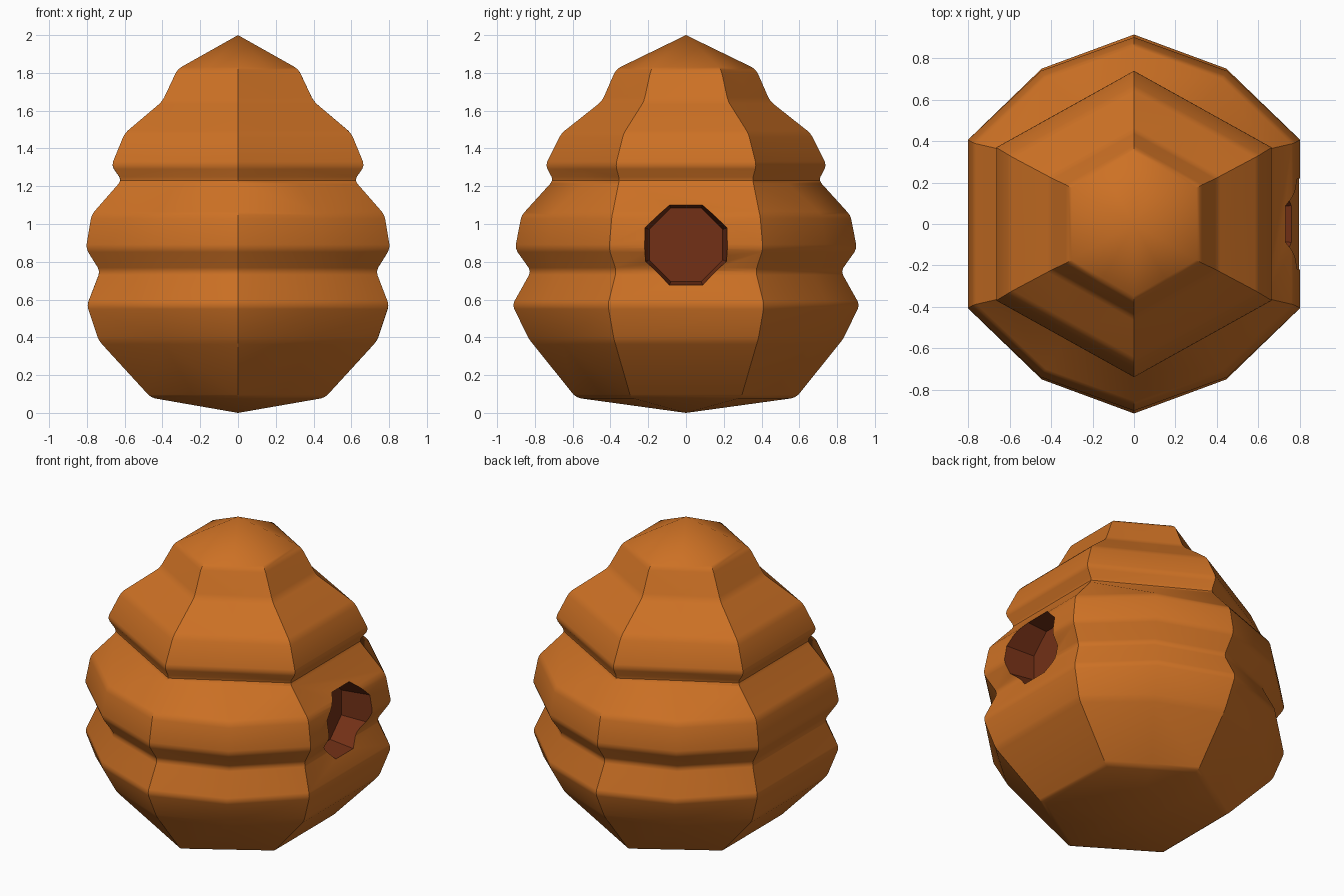
import bpy, bmesh, math
from mathutils import Matrix

if "Cube" in bpy.data.objects:
    bpy.data.objects.remove(bpy.data.objects["Cube"])


def material(name, rgb):
    m = bpy.data.materials.new(name)
    m.diffuse_color = (*rgb, 1.0)
    m.use_nodes = True
    m.node_tree.nodes["Principled BSDF"].inputs["Base Color"].default_value = m.diffuse_color
    return m


honey = material("honey orange", (0.61, 0.165, 0.018))
dark = material("dark brown", (0.17, 0.03, 0.008))


def add_object(name, bm, mats):
    me = bpy.data.meshes.new(name)
    bm.to_mesh(me)
    bm.free()
    for m in mats:
        me.materials.append(m)
    ob = bpy.data.objects.new(name, me)
    bpy.context.collection.objects.link(ob)
    return ob


# Hive profile: height, half width in x, half width in y, bulge (0 = hexagon)
rings = [
    (0.08, 0.46, 0.58, 0.0),
    (0.38, 0.735, 0.825, 0.8),
    (0.57, 0.80, 0.92, 1.0),
    (0.75, 0.73, 0.82, 1.0),
    (0.87, 0.805, 0.905, 1.0),
    (1.05, 0.775, 0.87, 1.0),
    (1.23, 0.615, 0.70, 0.0),
    (1.31, 0.67, 0.745, 0.0),
    (1.48, 0.60, 0.66, 0.0),
    (1.65, 0.40, 0.445, 0.0),
    (1.82, 0.32, 0.37, 0.0),
]


def ring_points(z, x, y, b):
    mx, my, cy = x * (0.5 + 0.06 * b), y * (0.75 + 0.07 * b), y * (0.5 - 0.05 * b)
    return [(0, y, z), (-mx, my, z), (-x, cy, z), (-x, -cy, z), (-mx, -my, z),
            (0, -y, z), (mx, -my, z), (x, -cy, z), (x, cy, z), (mx, my, z)]


# Hive body: stacked rings closed to a point at both ends
bm = bmesh.new()
loops = [[bm.verts.new(p) for p in ring_points(*r)] for r in rings]
bottom = bm.verts.new((0, 0, 0))
top = bm.verts.new((0, 0, 2))
n = 10
for i in range(n):
    j = (i + 1) % n
    for a, b in zip(loops, loops[1:]):
        bm.faces.new((a[i], a[j], b[j], b[i]))
    bm.faces.new((bottom, loops[0][j], loops[0][i]))
    bm.faces.new((top, loops[-1][i], loops[-1][j]))
bmesh.ops.recalc_face_normals(bm, faces=bm.faces[:])

# Soften the horizontal ridges
ridges = [e for e in bm.edges if abs(e.verts[0].co.z - e.verts[1].co.z) < 1e-5]
bmesh.ops.bevel(bm, geom=ridges, offset=0.022, offset_type='OFFSET', segments=2,
                profile=0.5, affect='EDGES')
bmesh.ops.triangulate(bm, faces=[f for f in bm.faces if len(f.verts) > 3])
bmesh.ops.recalc_face_normals(bm, faces=bm.faces[:])
hive = add_object("hive_body", bm, [honey, dark])

# Entrance cutter: tapered octagon pointing along x
bm = bmesh.new()
bmesh.ops.create_cone(bm, cap_ends=True, segments=8, radius1=0.21, radius2=0.25, depth=0.3)
bmesh.ops.rotate(bm, verts=bm.verts[:], matrix=Matrix.Rotation(math.pi / 8, 3, 'Z'))
bmesh.ops.rotate(bm, verts=bm.verts[:], matrix=Matrix.Rotation(math.pi / 2, 3, 'Y'))
bmesh.ops.translate(bm, verts=bm.verts[:], vec=(0.75, 0, 0.89))
for f in bm.faces:
    f.material_index = 1
cutter = add_object("entrance_cutter", bm, [honey, dark])
cutter.hide_render = True

mod = hive.modifiers.new("entrance", 'BOOLEAN')
mod.operation = 'DIFFERENCE'
mod.solver = 'EXACT'
mod.object = cutter
bpy.context.view_layer.objects.active = hive
hive.select_set(True)
bpy.ops.object.modifier_apply(modifier=mod.name)
bpy.data.objects.remove(cutter)
bpy.ops.object.shade_smooth_by_angle(angle=math.radians(30))
